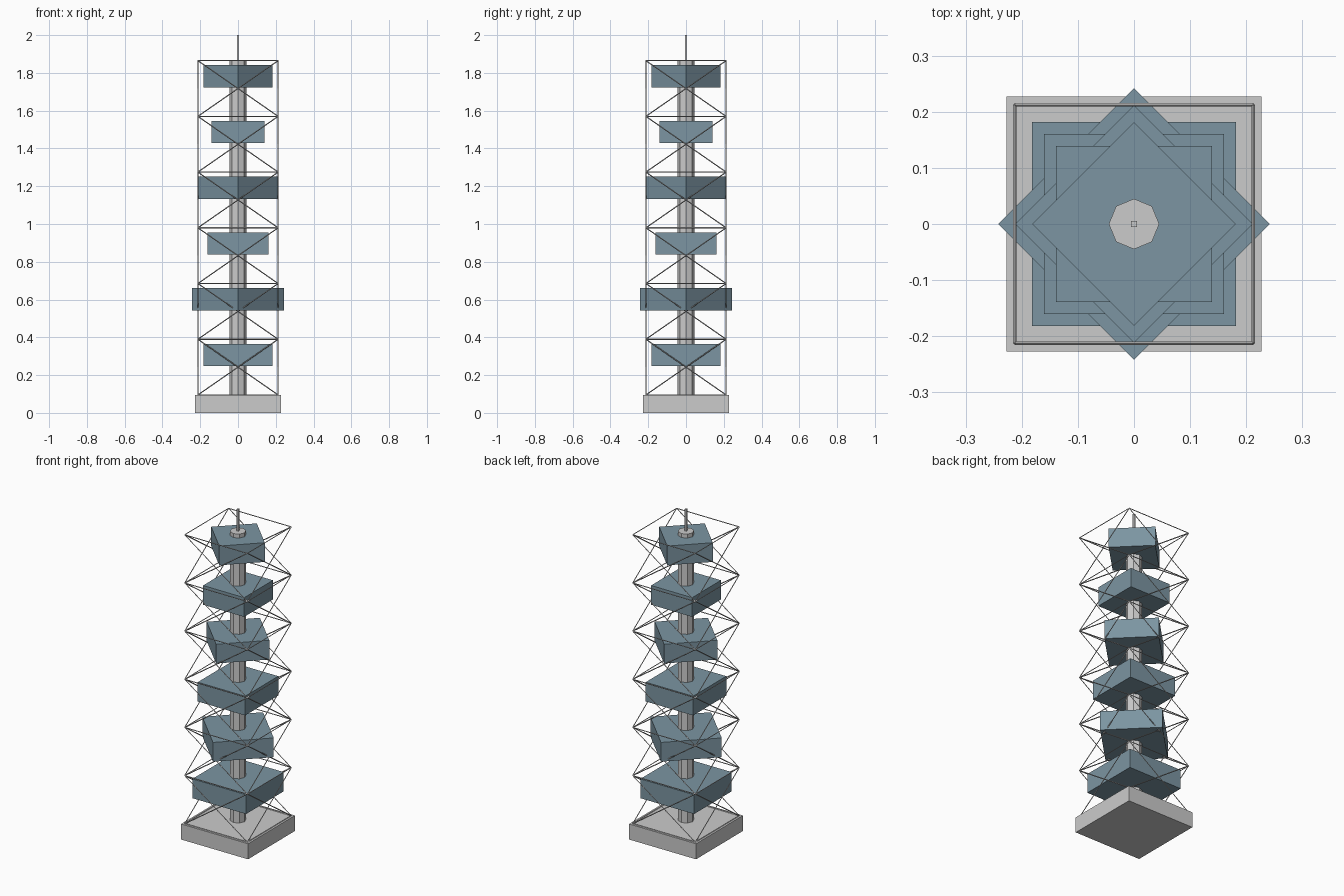
import bpy, bmesh, math
from mathutils import Vector, Matrix

if "Cube" in bpy.data.objects:
    bpy.data.objects.remove(bpy.data.objects["Cube"])

slate = bpy.data.materials.new("slate_blue")
slate.diffuse_color = (0.2, 0.3, 0.36, 1)
slate.use_nodes = True
slate.node_tree.nodes["Principled BSDF"].inputs["Base Color"].default_value = slate.diffuse_color


def make_object(name, bm, mat=None):
    mesh = bpy.data.meshes.new(name)
    bm.to_mesh(mesh)
    bm.free()
    obj = bpy.data.objects.new(name, mesh)
    bpy.context.collection.objects.link(obj)
    if mat:
        mesh.materials.append(mat)
    return obj


def box(name, half, z0, z1, angle=0.0, mat=None):
    bm = bmesh.new()
    m = (Matrix.Translation((0, 0, (z0 + z1) / 2)) @ Matrix.Rotation(angle, 4, 'Z')
         @ Matrix.Diagonal((2 * half, 2 * half, z1 - z0, 1)))
    bmesh.ops.create_cube(bm, size=1, matrix=m)
    return make_object(name, bm, mat)


def rod(bm, a, b, radius, sides):
    a, b = Vector(a), Vector(b)
    d = b - a
    m = Matrix.Translation((a + b) / 2) @ d.to_track_quat('Z', 'Y').to_matrix().to_4x4()
    bmesh.ops.create_cone(bm, cap_ends=True, segments=sides, radius1=radius,
                          radius2=radius, depth=d.length, matrix=m)


BASE_TOP, TOP, FLOORS = 0.095, 1.865, 6
BAY = (TOP - BASE_TOP) / FLOORS

# Base slab
box("base_slab", 0.227, 0, BASE_TOP)

# Octagonal core
bm = bmesh.new()
rod(bm, (0, 0, BASE_TOP), (0, 0, TOP), 0.045, 8)
make_object("central_core", bm)

# Antenna
box("antenna", 0.005, TOP, 2.0)

# Floor blocks, every other one turned 45 degrees and each a little smaller
for i in range(FLOORS):
    zc = 0.307 + i * BAY
    box(f"floor_block_{i + 1}", 0.182 - 0.0107 * i, zc - 0.059, zc + 0.059,
        math.radians(45 * (i % 2)), slate)

# Outer lattice: a ring at each level and crossed braces on all four sides
R = 0.2125
corners = [(-R, -R), (R, -R), (R, R), (-R, R)]
rings, braces = bmesh.new(), bmesh.new()
for level in range(FLOORS + 1):
    z = BASE_TOP + level * BAY
    for k in range(4):
        p, q = corners[k], corners[(k + 1) % 4]
        rod(rings, (*p, z), (*q, z), 0.003, 4)
        if level < FLOORS:
            rod(braces, (*p, z), (*q, z + BAY), 0.003, 4)
            rod(braces, (*q, z), (*p, z + BAY), 0.003, 4)
make_object("lattice_rings", rings)
make_object("lattice_braces", braces)
